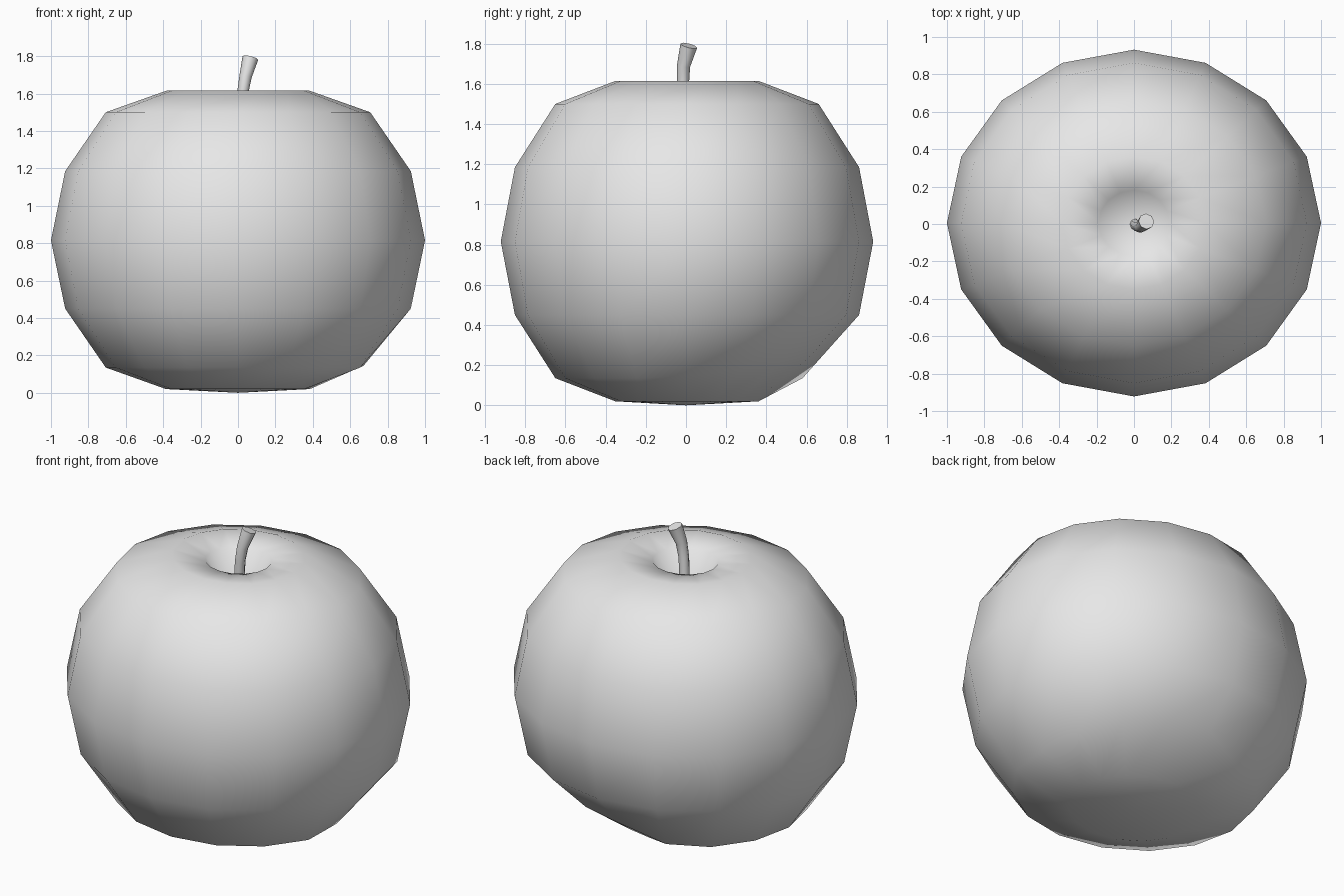
import bpy
import math
from mathutils import Vector

cube = bpy.data.objects.get("Cube")
if cube:
    bpy.data.objects.remove(cube, do_unlink=True)

grey = bpy.data.materials.new("plain grey")
grey.use_nodes = True
grey.diffuse_color = (0.8, 0.8, 0.8, 1)
grey.node_tree.nodes["Principled BSDF"].inputs["Base Color"].default_value = (0.8, 0.8, 0.8, 1)


def skin(name, rings, start=None, end=None):
    """Bridge equal-sized rings; close each end with a pole point or a flat cap."""
    n = len(rings[0])
    verts = [v for ring in rings for v in ring]
    faces = []
    for k in range(len(rings) - 1):
        for i in range(n):
            j = (i + 1) % n
            faces.append((k * n + i, k * n + j, (k + 1) * n + j, (k + 1) * n + i))
    last = (len(rings) - 1) * n
    for pole, base, flip in ((start, 0, True), (end, last, False)):
        loop = [base + i for i in range(n)]
        if flip:
            loop.reverse()
        if pole is None:
            faces.append(loop)
        else:
            verts.append(Vector(pole))
            tip = len(verts) - 1
            faces += [(loop[i], loop[(i + 1) % n], tip) for i in range(n)]
    mesh = bpy.data.meshes.new(name)
    mesh.from_pydata(verts, [], faces)
    mesh.materials.append(grey)
    obj = bpy.data.objects.new(name, mesh)
    bpy.context.collection.objects.link(obj)
    bpy.ops.object.select_all(action="DESELECT")
    obj.select_set(True)
    bpy.context.view_layer.objects.active = obj
    return obj


# Fruit body: squashed round profile (radius, height) with a stem hollow on top
SIDES = 16
profile = [(0.385, 0.02), (0.707, 0.135), (0.924, 0.45), (1.0, 0.815),
           (0.924, 1.185), (0.707, 1.5), (0.383, 1.615), (0.19, 1.59)]
rings = []
for r, z in profile:
    ring = []
    for i in range(SIDES):
        a = math.tau * i / SIDES
        ring.append(Vector((r * math.cos(a), 0.005 + 0.927 * r * math.sin(a), z)))
    rings.append(ring)

# Dented patch low on the back left
for i, lift in enumerate((0.01, 0.04, 0.08, 0.1, 0.09)):
    v = rings[1][i]
    v.z += lift
    v.x *= 0.95
rings[1][5].y -= 0.03

body = skin("fruit_body", rings, start=(0, 0, 0), end=(0, 0.005, 1.32))
bpy.ops.object.shade_smooth()

# Stem: bent tapering tube, flared at the cut end
path = [Vector(p) for p in ((0.005, 0, 1.3), (0.025, -0.015, 1.6),
                            (0.04, -0.012, 1.69), (0.066, 0.014, 1.79))]
radii = (0.03, 0.03, 0.033, 0.043)
rings = []
for k, (p, r) in enumerate(zip(path, radii)):
    along = path[min(k + 1, len(path) - 1)] - path[max(k - 1, 0)]
    turn = Vector((0, 0, 1)).rotation_difference(along)
    rings.append([p + turn @ Vector((r * math.cos(math.tau * i / 8),
                                     r * math.sin(math.tau * i / 8), 0))
                  for i in range(8)])
skin("stem", rings)
bpy.ops.object.shade_smooth_by_angle(angle=math.radians(50))
